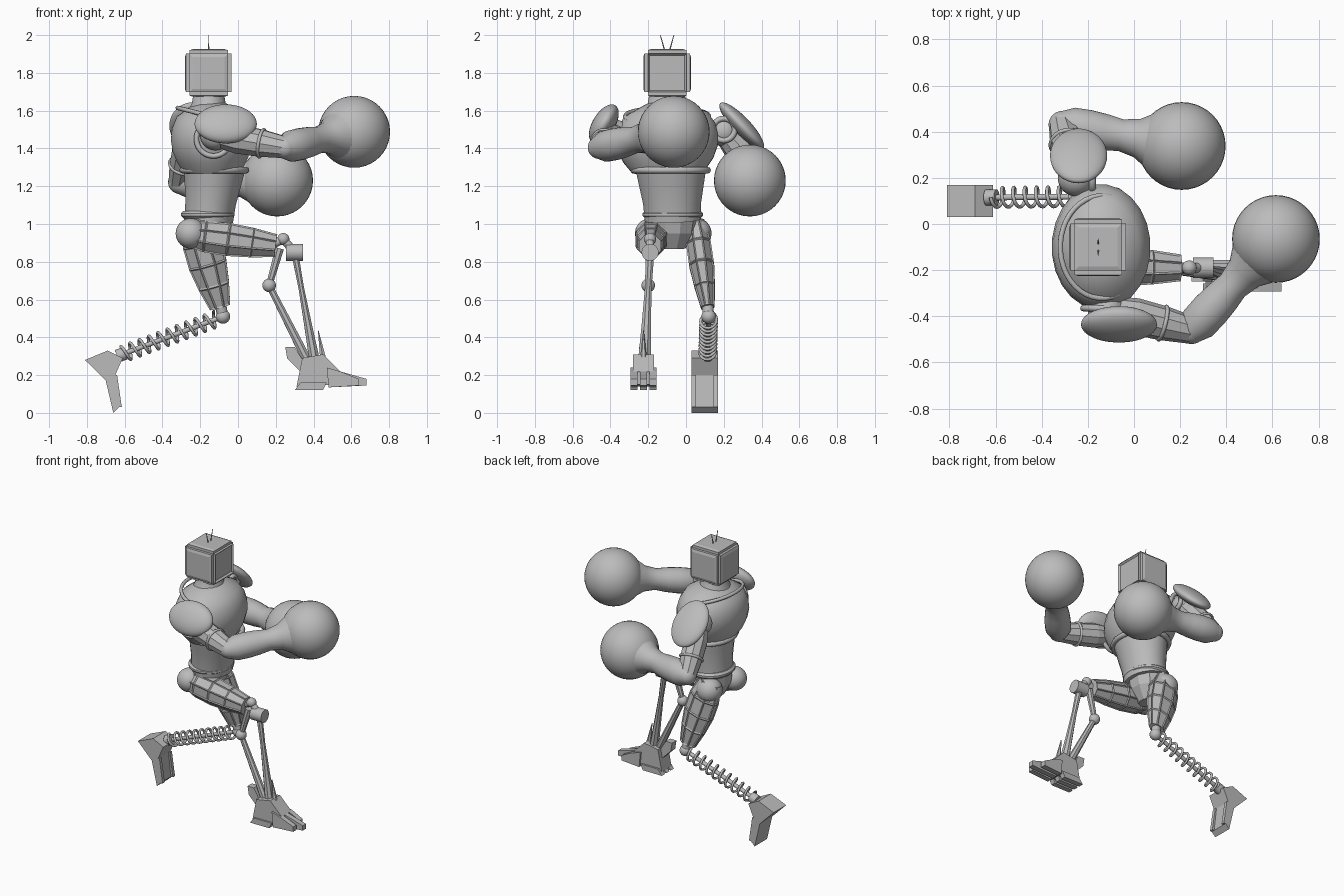
import bpy, bmesh, math
from mathutils import Vector, Matrix

if "Cube" in bpy.data.objects:
    bpy.data.objects.remove(bpy.data.objects["Cube"])

GREY = (.5, .5, .5, 1)
grey = bpy.data.materials.new("plain_grey")
grey.use_nodes = True
grey.diffuse_color = GREY
grey.node_tree.nodes["Principled BSDF"].inputs["Base Color"].default_value = GREY


def add(name, bm, smooth=False):
    bmesh.ops.recalc_face_normals(bm, faces=bm.faces)
    mesh = bpy.data.meshes.new(name)
    bm.to_mesh(mesh)
    bm.free()
    mesh.materials.append(grey)
    part = bpy.data.objects.new(name, mesh)
    bpy.context.collection.objects.link(part)
    if smooth:
        bpy.ops.object.select_all(action='DESELECT')
        part.select_set(True)
        bpy.context.view_layer.objects.active = part
        bpy.ops.object.shade_smooth_by_angle(angle=math.radians(40))


def cross_axes(direction):
    """Two axes across a direction: the first points up, or along x for upright parts."""
    along = direction.normalized()
    guide = Vector((1, 0, 0)) if abs(along.z) > .8 else Vector((0, 0, 1))
    first = (guide - along * guide.dot(along)).normalized()
    return first, along.cross(first)


def circle(center, direction, radius, flat, sides):
    first, second = cross_axes(direction)
    angles = [math.tau * (k + .5) / sides for k in range(sides)]
    return [center + radius * (first * math.cos(a) + second * flat * math.sin(a)) for a in angles]


def limb(name, start, end, radii, flat=1.0, sides=24, panel=0):
    """Loft with evenly spaced rings; flat scales the second cross axis."""
    start, end = Vector(start), Vector(end)
    bm = bmesh.new()
    rings = []
    for i, radius in enumerate(radii):
        center = start.lerp(end, i / (len(radii) - 1))
        rings.append([bm.verts.new(p) for p in circle(center, end - start, radius, flat, sides)])
    walls = []
    for low, high in zip(rings, rings[1:]):
        for k in range(sides):
            n = (k + 1) % sides
            walls.append(bm.faces.new((low[k], low[n], high[n], high[k])))
    bm.faces.new(rings[0])
    bm.faces.new(rings[-1])
    if panel:
        bmesh.ops.recalc_face_normals(bm, faces=bm.faces)
        bmesh.ops.inset_individual(bm, faces=walls, thickness=panel, depth=-panel / 2)
    add(name, bm, sides > 10)


def ball(name, center, radius, scale=(1, 1, 1), turn=0):
    bm = bmesh.new()
    bmesh.ops.create_uvsphere(bm, u_segments=40, v_segments=20, radius=radius)
    bm.transform(Matrix.Translation(center) @ Matrix.Rotation(turn, 4, 'X') @ Matrix.Diagonal((*scale, 1)))
    add(name, bm, True)


def prism(name, profile, middle, width):
    """Side outline in x and z, extruded across y."""
    bm = bmesh.new()
    side = bm.faces.new([bm.verts.new((x, middle - width / 2, z)) for x, z in profile])
    made = bmesh.ops.extrude_face_region(bm, geom=[side])["geom"]
    moved = [v for v in made if isinstance(v, bmesh.types.BMVert)]
    bmesh.ops.translate(bm, vec=(0, width, 0), verts=moved)
    add(name, bm)


def tube(name, points, radius, cyclic=False):
    curve = bpy.data.curves.new(name, 'CURVE')
    curve.dimensions = '3D'
    curve.bevel_depth = radius
    curve.bevel_resolution = 2
    line = curve.splines.new('POLY')
    line.points.add(len(points) - 1)
    for target, point in zip(line.points, points):
        target.co = (*point, 1)
    line.use_cyclic_u = cyclic
    part = bpy.data.objects.new(name, curve)
    bpy.context.collection.objects.link(part)
    curve.materials.append(grey)


def hoop(name, center, direction, radius, thickness, flat=1.0):
    tube(name, circle(Vector(center), Vector(direction), radius, flat, 40), thickness, True)


def arm(side, shoulder, elbow, glove):
    """Upper arm, elbow, forearm flaring into a round glove."""
    shoulder, elbow, glove = Vector(shoulder), Vector(elbow), Vector(glove)
    ball(side + "_shoulder", shoulder, .08)
    limb(side + "_upper_arm", shoulder, elbow, (.06, .08, .075, .06), sides=10)
    hoop(side + "_arm_ring", shoulder.lerp(elbow, .66), elbow - shoulder, .073, .009)
    ball(side + "_elbow", elbow, .06)
    reach = glove - elbow
    limb(side + "_forearm", elbow - reach * .06, elbow + reach * .9,
         (.05, .083, .085, .08, .07, .085, .13, .16))
    ball(side + "_glove", glove, .19)


# Box head with recessed screen and raised panels
HEAD = Vector((-.155, -.1, 1.8))
bm = bmesh.new()
bmesh.ops.create_cube(bm, size=.24)
bmesh.ops.translate(bm, vec=HEAD, verts=bm.verts)
bmesh.ops.bevel(bm, geom=bm.edges[:], offset=.018, segments=2, affect='EDGES')
panels = [f for f in bm.faces if f.calc_area() > .02]
screen = [f for f in panels if f.normal.x > .5]
shell = [f for f in panels if f not in screen]
bmesh.ops.inset_individual(bm, faces=shell, thickness=.025, depth=.006)
bmesh.ops.inset_individual(bm, faces=screen, thickness=.014, depth=-.012)
add("head", bm)

# Antennae and neck
for side in (-1, 1):
    foot = HEAD + Vector((0, side * .008, .1))
    limb("antenna", foot, foot + Vector((0, side * .028, .1)), (.004, .002), sides=6)
limb("neck", HEAD - Vector((0, 0, .22)), HEAD - Vector((0, 0, .1)), (.12, .09, .08), 1.15)

# Torso
limb("chest", (-.13, -.09, 1.28), (-.155, -.11, 1.64), (.155, .19, .21, .215, .205, .175, .08), 1.27)
hoop("collar_trim", (-.14, -.1, 1.57), (.05, 0, .2), .185, .012, 1.2)
limb("waist", (-.155, -.07, 1.02), (-.125, -.08, 1.3), (.13, .135, .15, .165), 1.15)
hoop("rib_band", (-.125, -.08, 1.285), (0, 0, 1), .168, .018, 1.16)
limb("belt", (-.16, -.07, 1.03), (-.16, -.07, 1.07), (.13, .143, .143, .13), 1.13)
limb("pelvis", (-.18, -.07, .87), (-.17, -.07, 1.04), (.06, .11, .125), 1.1, sides=10)

# Arms, shoulder rings and tilted shoulder pads
arm("right", (-.12, -.37, 1.47), (.25, -.46, 1.405), (.615, -.065, 1.488))
hoop("right_shoulder_ring", (-.13, -.365, 1.45), (0, 1, 0), .09, .014)
ball("right_shoulder_pad", (-.065, -.435, 1.53), .165, (1, .36, .7), -.55)
arm("left", (-.25, .2, 1.49), (-.31, .43, 1.22), (.207, .338, 1.23))
hoop("left_shoulder_ring", (-.18, .2, 1.5), (1, 0, 0), .058, .015)
ball("left_shoulder_pad", (-.24, .295, 1.52), .165, (.75, .28, 1), .76)

# Right leg: panelled thigh and knee joint
ball("right_hip", (-.25, -.19, .95), .08)
limb("right_thigh", (-.3, -.18, .95), (.2, -.19, .885), (.055, .09, .095, .085, .066), .95, 8, .01)
KNEE = Vector((.24, -.19, .92))
DRUM = Vector((.3, -.19, .85))
ACROSS = Vector((.045, 0, 0))
limb("right_knee_pin", (.18, -.19, .89), KNEE, (.022, .022))
ball("right_knee", KNEE, .032)
limb("right_knee_link", KNEE, DRUM, (.022, .022))
limb("right_knee_drum", DRUM - ACROSS, DRUM + ACROSS, (.045, .045))

# Twin shin struts
PIVOT = Vector((.165, -.2, .675))
limb("right_front_strut", DRUM, (.405, -.22, .28), (.02, .016, .022, .03), 1.2, 8)
limb("right_rear_upper_strut", (.22, -.19, .87), PIVOT, (.025, .018), sides=8)
ball("right_strut_pivot", PIVOT, .036)
limb("right_rear_lower_strut", PIVOT, (.36, -.22, .29), (.018, .026), sides=8)

# Right foot with heel claw, spike and split toes
FOOT_Y = -.225
prism("right_foot", [(.34, .29), (.45, .31), (.54, .22), (.54, .15), (.31, .14)], FOOT_Y, .11)
prism("right_heel_claw", [(.25, .35), (.3, .35), (.36, .25), (.35, .2), (.26, .29)], FOOT_Y, .05)
limb("right_foot_spike", (.45, FOOT_Y, .29), (.425, FOOT_Y, .435), (.018, .002), sides=6)
for place, tip in zip((-1, 0, 1), (.64, .68, .62)):
    toe_y = FOOT_Y + place * .05
    prism("right_toe", [(.47, .24), (.54, .22), (tip, .18), (tip, .145), (.48, .135)], toe_y, .036)
    prism("right_sole_pad", [(.3, .12), (.45, .12), (.47, .16), (.33, .16)], toe_y, .036)

# Left leg: panelled thigh and knee
KNEE = Vector((-.08, .12, .51))
ball("left_hip", (-.22, .05, .95), .085)
limb("left_thigh", (-.225, .05, 1.01), (-.095, .115, .56), (.08, .11, .11, .09, .06), .65, 8, .01)
limb("left_knee_pin", (-.095, .113, .58), KNEE, (.03, .03))
ball("left_knee", KNEE, .038)

# Spring shin around a rod
ANKLE = Vector((-.64, .115, .3))
limb("left_shin_rod", KNEE, ANKLE, (.013, .013))
first, second = cross_axes(ANKLE - KNEE)
COILS, STEPS = 10, 20
coil = []
for k in range(COILS * STEPS + 1):
    turn = math.tau * k / STEPS
    middle = KNEE.lerp(ANKLE, .06 + .88 * k / (COILS * STEPS))
    coil.append(middle + .042 * (first * math.cos(turn) + second * math.sin(turn)))
tube("left_shin_spring", coil, .008)

# Left foot with a raised rim round its sole
prism("left_foot", [(-.81, .28), (-.69, .33), (-.61, .29), (-.65, .2), (-.63, .03), (-.66, 0), (-.7, .17)],
      .1, .14)
limb("left_ankle", ANKLE, ANKLE.lerp(KNEE, .08), (.035, .035))
for side in (-1, 1):
    prism("left_sole_rim", [(-.65, .2), (-.64, .2), (-.615, .03), (-.63, .03)], .1 + side * .058, .024)
